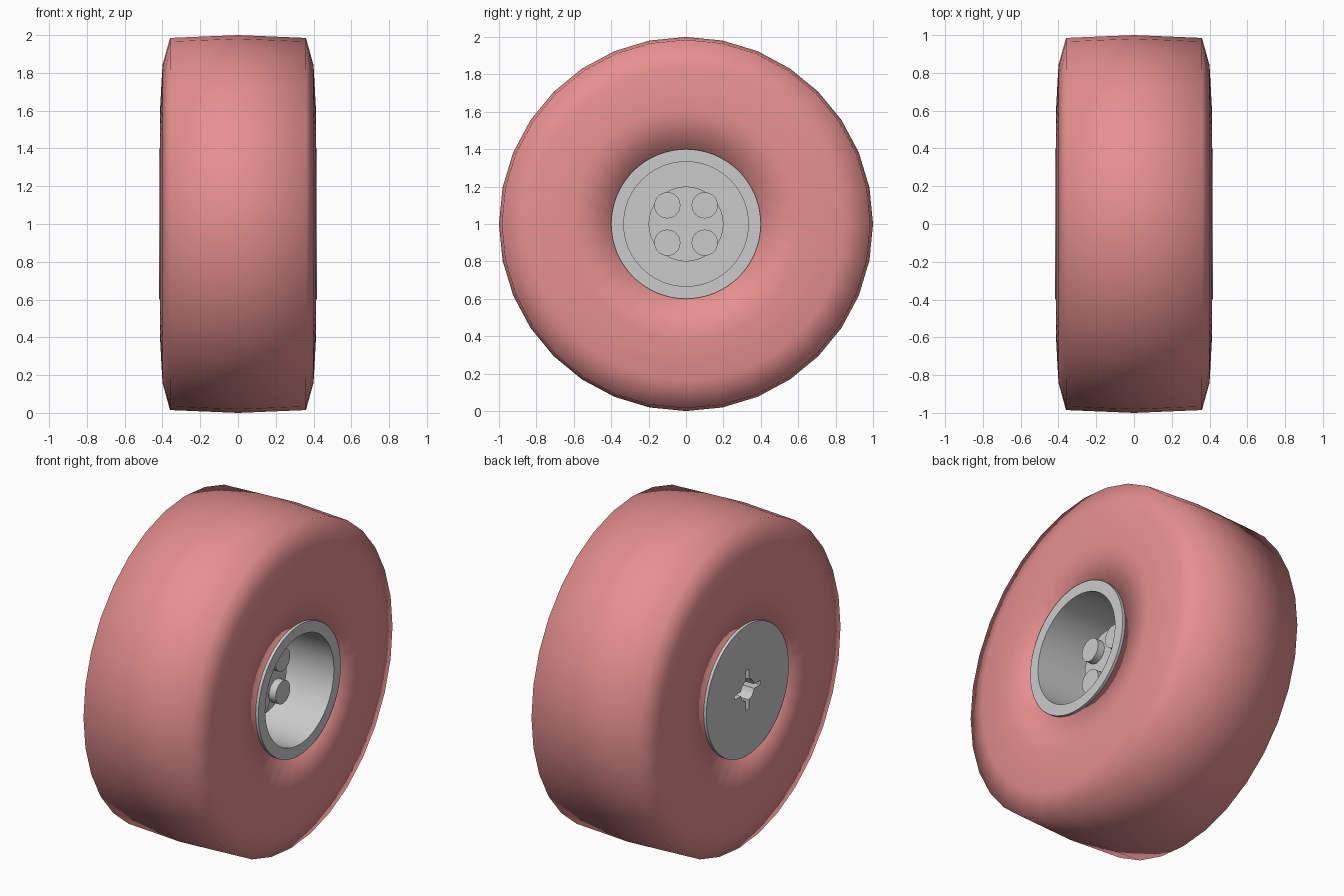
import bpy, bmesh
from math import sin, cos, pi, sqrt

if "Cube" in bpy.data.objects:
    bpy.data.objects.remove(bpy.data.objects["Cube"])

CZ = 1.0  # axle height


def finish(name, bm, location=(0, 0, CZ)):
    bmesh.ops.recalc_face_normals(bm, faces=bm.faces)
    mesh = bpy.data.meshes.new(name)
    bm.to_mesh(mesh)
    bm.free()
    obj = bpy.data.objects.new(name, mesh)
    obj.location = location
    bpy.context.collection.objects.link(obj)
    return obj


def lathe(name, profile, segments, closed=False, location=(0, 0, CZ)):
    """Spin (x, radius) points round the x axis; open profiles get end caps."""
    bm = bmesh.new()
    rings = [[bm.verts.new((x, r * sin(2 * pi * i / segments), r * cos(2 * pi * i / segments)))
              for i in range(segments)] for x, r in profile]
    pairs = list(zip(rings, rings[1:]))
    if closed:
        pairs.append((rings[-1], rings[0]))
    else:
        bm.faces.new(rings[0])
        bm.faces.new(rings[-1])
    for a, b in pairs:
        for i in range(segments):
            j = (i + 1) % segments
            bm.faces.new((a[i], a[j], b[j], b[i]))
    return finish(name, bm, location)


def smooth(obj, angle=None):
    bpy.ops.object.select_all(action='DESELECT')
    obj.select_set(True)
    bpy.context.view_layer.objects.active = obj
    if angle is None:
        bpy.ops.object.shade_smooth()
    else:
        bpy.ops.object.shade_smooth_by_angle(angle=angle)


# Tyre: rounded balloon section with a slightly crowned tread
side = [(0.40, 0.40), (0.412, 0.62), (0.40, 0.84), (0.36, 0.985)]
tyre = lathe("tyre", side + [(0, 1.0)] + [(-x, r) for x, r in reversed(side)], 32, closed=True)
rubber = bpy.data.materials.new("tyre_rubber")
rubber.diffuse_color = (0.8, 0.28, 0.28, 1)
rubber.use_nodes = True
rubber.node_tree.nodes["Principled BSDF"].inputs["Base Color"].default_value = rubber.diffuse_color
tyre.data.materials.append(rubber)
smooth(tyre)

# Hub: flat back, deep open recess on the right, central column
hub = lathe("hub", [(-0.418, 0.4), (0.418, 0.4), (0.418, 0.333), (-0.35, 0.333),
                    (-0.35, 0.2), (0.19, 0.2)], 64)

# Notched axle hole cut into the back
R, W, L = 0.065, 0.013, 0.125
quarter = [(L, -W), (L, W), (sqrt(R * R - W * W), W)]
quarter += [(R * cos(a), R * sin(a)) for a in (pi / 6, pi / 4, pi / 3)]
quarter.append((W, sqrt(R * R - W * W)))
bm = bmesh.new()
outline = []
for k in range(4):
    c, s = cos(k * pi / 2), sin(k * pi / 2)
    outline += [bm.verts.new((-0.5, c * u - s * v, s * u + c * v)) for u, v in quarter]
face = bm.faces.new(outline)
ext = bmesh.ops.extrude_face_region(bm, geom=[face])
bmesh.ops.translate(bm, vec=(0.5, 0, 0),
                    verts=[g for g in ext["geom"] if isinstance(g, bmesh.types.BMVert)])
cutter = finish("axle_hole_cutter", bm)
cutter.hide_render = True
mod = hub.modifiers.new("axle_hole", 'BOOLEAN')
mod.operation = 'DIFFERENCE'
mod.solver = 'EXACT'
mod.object = cutter
bpy.context.view_layer.objects.active = hub
bpy.context.view_layer.update()
bpy.ops.object.modifier_apply(modifier=mod.name)
bpy.data.objects.remove(cutter)
smooth(hub, 0.5)

# Four round bolts on the column face
for n, (y, z) in enumerate([(-0.1, -0.1), (0.1, -0.1), (-0.1, 0.1), (0.1, 0.1)]):
    bolt = lathe(f"bolt_{n + 1}", [(0.185, 0.07), (0.235, 0.07)], 32, location=(0, y, CZ + z))
    smooth(bolt, 0.5)
